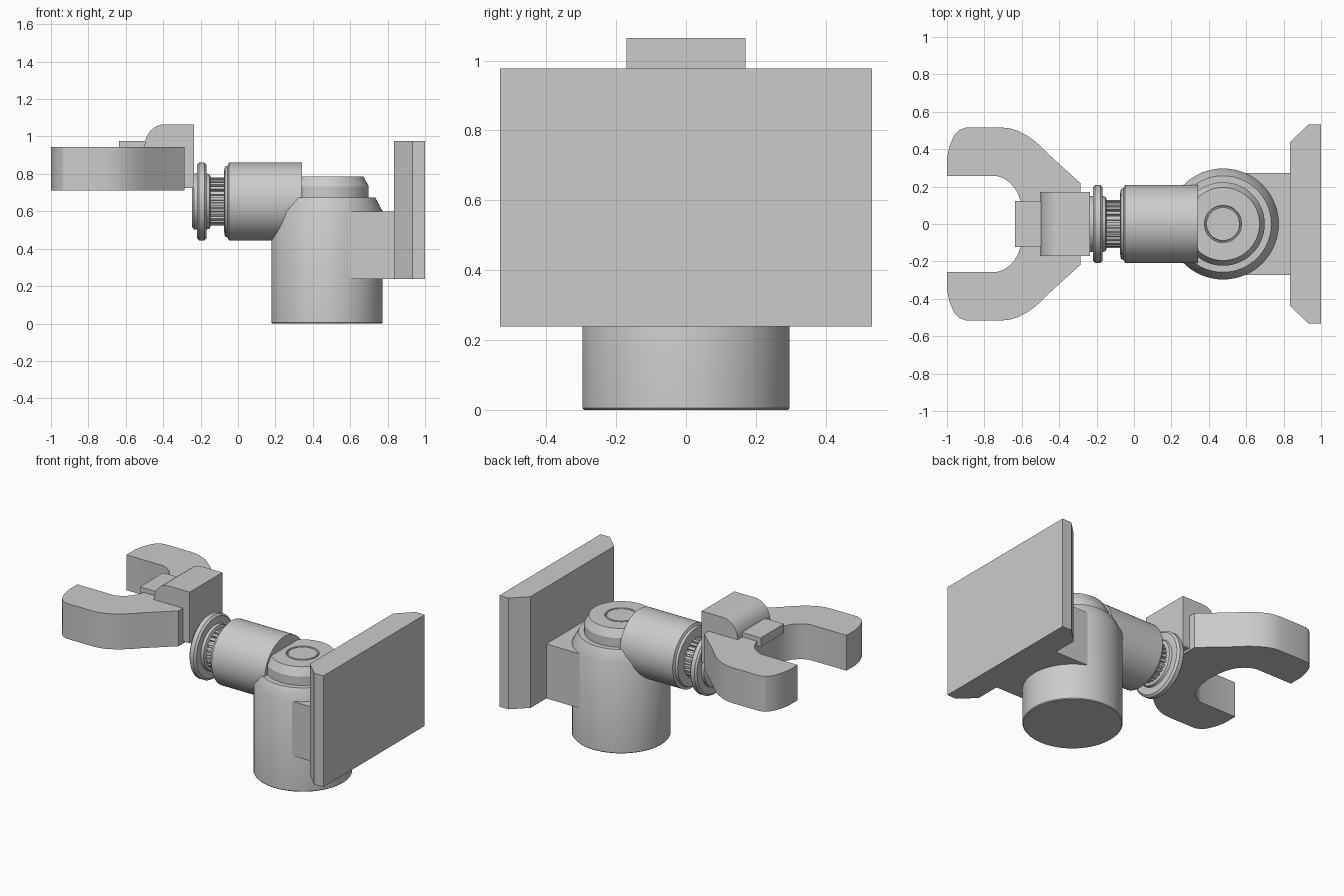
import bpy, bmesh
from math import sin, cos, pi, radians
from mathutils import Matrix

if "Cube" in bpy.data.objects:
    bpy.data.objects.remove(bpy.data.objects["Cube"])


def finish(name, bm, smooth=True):
    bmesh.ops.remove_doubles(bm, verts=bm.verts, dist=1e-5)
    bmesh.ops.recalc_face_normals(bm, faces=bm.faces)
    me = bpy.data.meshes.new(name)
    bm.to_mesh(me)
    bm.free()
    ob = bpy.data.objects.new(name, me)
    bpy.context.collection.objects.link(ob)
    if smooth:
        bpy.ops.object.select_all(action='DESELECT')
        ob.select_set(True)
        bpy.context.view_layer.objects.active = ob
        bpy.ops.object.shade_smooth_by_angle(angle=radians(28))
    return ob


def lathe(name, profile, matrix, steps=64):
    """Revolve (radius, height) points around local z, with flat caps."""
    bm = bmesh.new()
    rings = [[bm.verts.new((r * cos(2 * pi * i / steps), r * sin(2 * pi * i / steps), h))
              for i in range(steps)] for r, h in profile]
    for a, b in zip(rings, rings[1:]):
        for i in range(steps):
            j = (i + 1) % steps
            bm.faces.new((a[i], a[j], b[j], b[i]))
    bm.faces.new(rings[0])
    bm.faces.new(rings[-1])
    bm.transform(matrix)
    return finish(name, bm)


def extrude(name, points, lo, hi, axis='z'):
    """Extrude an (x, y) outline along z, or an (x, z) outline along y."""
    bm = bmesh.new()
    put = (lambda p, d: (p[0], p[1], d)) if axis == 'z' else (lambda p, d: (p[0], d, p[1]))
    f = bm.faces.new([bm.verts.new(put(p, lo)) for p in points])
    ext = bmesh.ops.extrude_face_region(bm, geom=[f])
    vec = (0, 0, hi - lo) if axis == 'z' else (0, hi - lo, 0)
    bmesh.ops.translate(bm, vec=vec,
                        verts=[g for g in ext['geom'] if isinstance(g, bmesh.types.BMVert)])
    return finish(name, bm)


def mirrored(half):
    return half + [(x, -y) for x, y in reversed(half) if abs(y) > 1e-6]


def box_points(x0, x1, y0, y1):
    return [(x0, y0), (x1, y0), (x1, y1), (x0, y1)]


# upright shoulder body with stepped top and a fine ring groove
lathe("shoulder_body",
      [(.292, 0), (.297, .005), (.297, .60), (.258, .674), (.223, .674), (.223, .733),
       (.195, .785), (.1, .785), (.097, .775), (.091, .775), (.088, .785)],
      Matrix.Translation((.476, 0, 0)))

# parts turned about the horizontal arm axis
ARM = Matrix.Translation((0, 0, .652)) @ Matrix.Rotation(pi / 2, 4, 'Y')
lathe("arm_cylinder",
      [(.15, -.076), (.187, -.07), (.192, -.055), (.209, -.048), (.209, .342)], ARM)
lathe("wrist_flange",
      [(.135, -.245), (.15, -.236), (.15, -.219), (.196, -.219), (.209, -.208), (.209, -.18),
       (.196, -.168), (.15, -.168), (.145, -.152), (.13, -.146)], ARM)
lathe("wrist_core", [(.113, -.16), (.113, -.06)], ARM)

# ridges around the wrist core
bm = bmesh.new()
TEETH = 26
for i in range(TEETH):
    m = (ARM @ Matrix.Rotation(2 * pi * i / TEETH, 4, 'Z')
         @ Matrix.Translation((.117, 0, -.11)) @ Matrix.Diagonal((.024, .017, .085, 1)))
    bmesh.ops.create_cube(bm, size=1, matrix=m)
finish("wrist_ridges", bm, False)

# C-shaped gripper
extrude("gripper_claw", mirrored([
    (-.285, .217), (-.452, .368), (-.488, .405), (-.527, .44), (-.57, .472), (-.62, .498),
    (-.66, .511), (-.70, .515), (-.90, .515), (-.935, .503), (-.963, .472), (-.985, .42),
    (-1, .355), (-1, .257), (-.735, .257), (-.70, .246), (-.665, .222), (-.638, .193),
    (-.62, .16), (-.607, .122), (-.596, .06), (-.592, 0)]), .71, .945)

# knuckle block with rounded upper edge
arc = [(-.39 - .11 * sin(a * pi / 16), .945 + .12 * cos(a * pi / 16)) for a in range(9)]
extrude("knuckle_block", [(-.235, .725), (-.235, 1.065)] + arc + [(-.50, .725)],
        -.171, .171, 'y')
extrude("knuckle_tab", box_points(-.635, -.45, -.122, .122), .915, .975)

# mounting plate and its connecting block
extrude("mount_block", box_points(.5, .85, -.274, .274), .238, .60)
extrude("mount_plate", mirrored([(.835, .438), (.932, .532), (1, .532)][::-1]), .238, .977)
